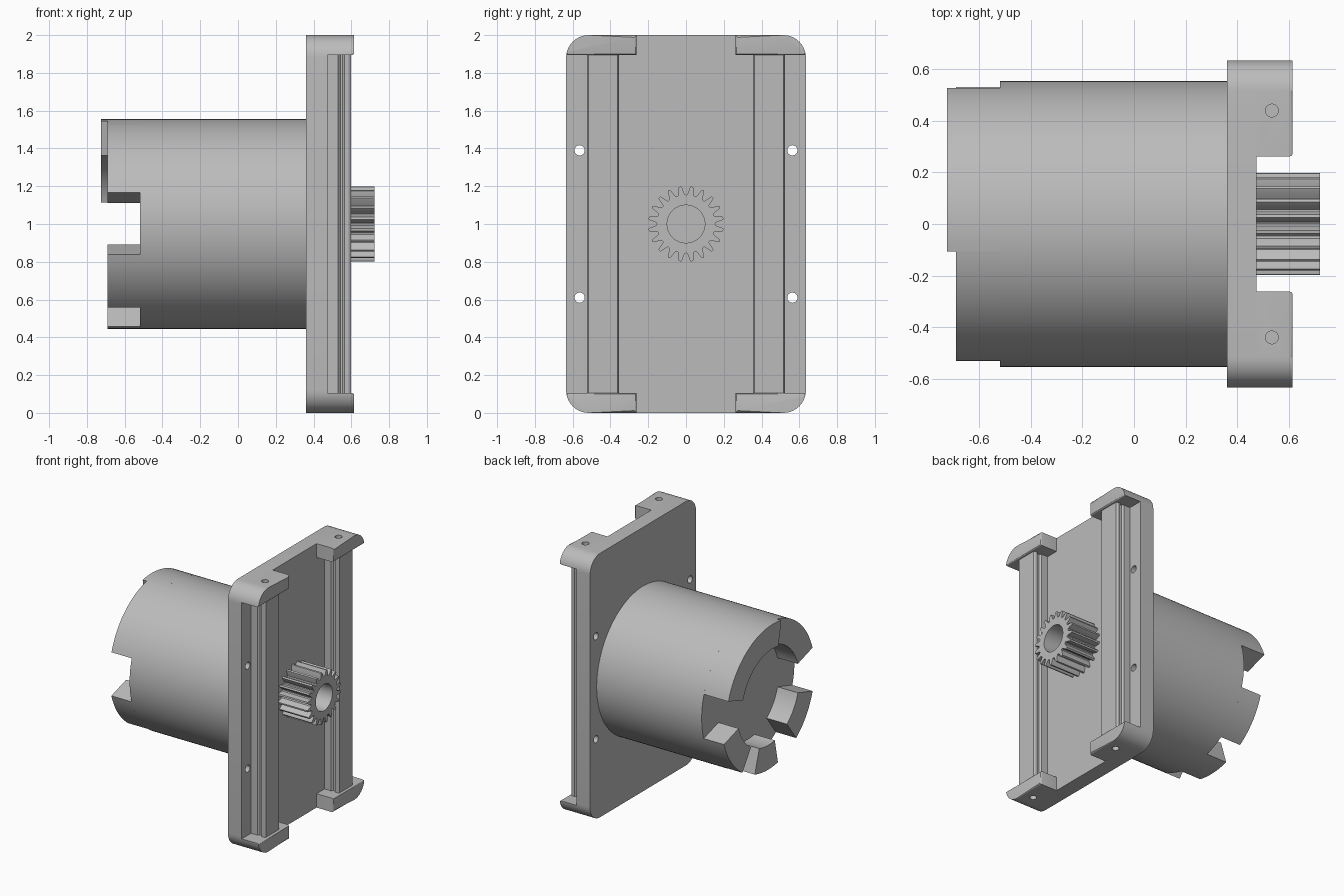
import bpy, bmesh
from math import sin, cos, pi, radians
from mathutils import Vector

if "Cube" in bpy.data.objects:
    bpy.data.objects.remove(bpy.data.objects["Cube"], do_unlink=True)

GREY = (0.5, 0.5, 0.5, 1)
metal = bpy.data.materials.new("plain grey")
metal.use_nodes = True
metal.diffuse_color = GREY
metal.node_tree.nodes["Principled BSDF"].inputs["Base Color"].default_value = GREY

MID = 1.0            # height of the drum axis
FACE = 0.475         # front face of the plate
HALF = 0.635         # half width of the plate
CORNER = 0.12


def along_x(u, v, w):
    return (w, u, v)


def along_z(u, v, w):
    return (u, v, w)


def arc(cu, cv, r, a0, a1, n):
    """Points on an arc, angles in degrees."""
    return [(cu + r * cos(radians(a0 + (a1 - a0) * i / n)),
             cv + r * sin(radians(a0 + (a1 - a0) * i / n))) for i in range(n + 1)]


def circle(cu, cv, r, n):
    return arc(cu, cv, r, 0, 360, n)[:-1]


def prisms(name, profiles, w0, w1, axis=along_x, front_bevel=0):
    """Extrude closed profiles from w0 to w1 along an axis."""
    bm = bmesh.new()
    for pts in profiles:
        lo = [bm.verts.new(axis(u, v, w0)) for u, v in pts]
        hi = [bm.verts.new(axis(u, v, w1)) for u, v in pts]
        bm.faces.new(lo)
        top = bm.faces.new(hi)
        for i in range(len(pts)):
            j = (i + 1) % len(pts)
            bm.faces.new((lo[i], lo[j], hi[j], hi[i]))
        if front_bevel:
            bmesh.ops.bevel(bm, geom=list(top.edges), offset=front_bevel,
                            segments=3, profile=0.5, affect='EDGES')
    bmesh.ops.recalc_face_normals(bm, faces=bm.faces)
    mesh = bpy.data.meshes.new(name)
    bm.to_mesh(mesh)
    bm.free()
    obj = bpy.data.objects.new(name, mesh)
    bpy.context.collection.objects.link(obj)
    mesh.materials.append(metal)
    return obj


def select(obj):
    bpy.ops.object.select_all(action='DESELECT')
    obj.select_set(True)
    bpy.context.view_layer.objects.active = obj


def smooth(obj):
    select(obj)
    bpy.ops.object.shade_smooth_by_angle(angle=radians(25))


def cut(obj, cutter):
    cutter.hide_render = True
    mod = obj.modifiers.new("holes", 'BOOLEAN')
    mod.operation = 'DIFFERENCE'
    mod.solver = 'EXACT'
    mod.object = cutter
    select(obj)
    bpy.ops.object.modifier_apply(modifier=mod.name)
    bpy.data.objects.remove(cutter, do_unlink=True)


# Mounting plate with rounded corners and four through holes
u, low, high = HALF - CORNER, CORNER, 2 - CORNER
outline = (arc(u, high, CORNER, 0, 90, 10) + arc(-u, high, CORNER, 90, 180, 10)
           + arc(-u, low, CORNER, 180, 270, 10) + arc(u, low, CORNER, 270, 360, 10))
plate = prisms("mounting_plate", [outline], 0.36, FACE)
holes = [circle(y, z, 0.027, 24) for y in (-0.563, 0.563) for z in (0.61, 1.39)]
cut(plate, prisms("plate_hole_cutter", holes, 0.3, 0.55))
smooth(plate)

# Corner caps holding the rail ends, each with a screw hole
for side, s in (("left", 1), ("right", -1)):
    for level, base, t in (("top", 2, -1), ("bottom", 0, 1)):
        curve = arc(u, CORNER, CORNER, 0, -90, 10)
        pts = [(0.262, 0.105), (HALF - 0.001, 0.105)]
        pts += [p for p in curve if p[1] < 0.104] + [(0.262, 0)]
        pts = [(s * y, base + t * z) for y, z in pts]
        cap = prisms(f"{level}_{side}_cap", [pts], FACE, 0.615, front_bevel=0.012)
        cut(cap, prisms("cap_hole_cutter", [circle(0.535, s * 0.44, 0.025, 24)],
                        base - 0.2, base + 0.2, along_z))
        smooth(cap)

# Guide rails with a grooved side profile
half_rail = [(FACE, 0.083), (0.53, 0.083), (0.542, 0.07), (0.553, 0.07),
             (0.565, 0.085), (0.585, 0.085), (0.597, 0.077)]
for side, s in (("left", 1), ("right", -1)):
    section = half_rail + [(x, -y) for x, y in reversed(half_rail)]
    section = [(x, y + s * 0.44) for x, y in section]
    prisms(f"{side}_guide_rail", [section], 0.1, 1.9, along_z)

# Drum behind the plate
R, INNER, END = 0.555, 0.37, -0.52
smooth(prisms("drum", [circle(0, MID, R, 120)], END, 0.36))

# Coupling claws on the drum end: start angle, end angle, tip position
claws = {
    "upper_long_claw": (18, 101, -0.725),
    "upper_short_claw": (101, 162.5, -0.69),
    "right_claw": (197, 233, -0.69),
    "bottom_claw": (258, 287, -0.69),
    "left_claw": (304, 343, -0.69),
}
for name, (a0, a1, tip) in claws.items():
    n = int((a1 - a0) / 3)
    ring = arc(0, MID, R, a0, a1, n) + arc(0, MID, INNER, a1, a0, n)
    smooth(prisms(name, [ring], tip, END))

# Pinion with a central bore
TEETH = 20
tooth = [(-0.5, 0.153), (-0.34, 0.157), (-0.27, 0.168), (-0.17, 0.19), (-0.1, 0.2),
         (0.1, 0.2), (0.17, 0.19), (0.27, 0.168), (0.34, 0.157)]
gear = []
for i in range(TEETH):
    for f, r in tooth:
        a = 2 * pi * (i + 0.5 + f) / TEETH
        gear.append((r * cos(a), MID + r * sin(a)))
pinion = prisms("pinion", [gear], FACE, 0.722)
cut(pinion, prisms("bore_cutter", [circle(0, MID, 0.1, 48)], 0.4, 0.8))
smooth(pinion)
